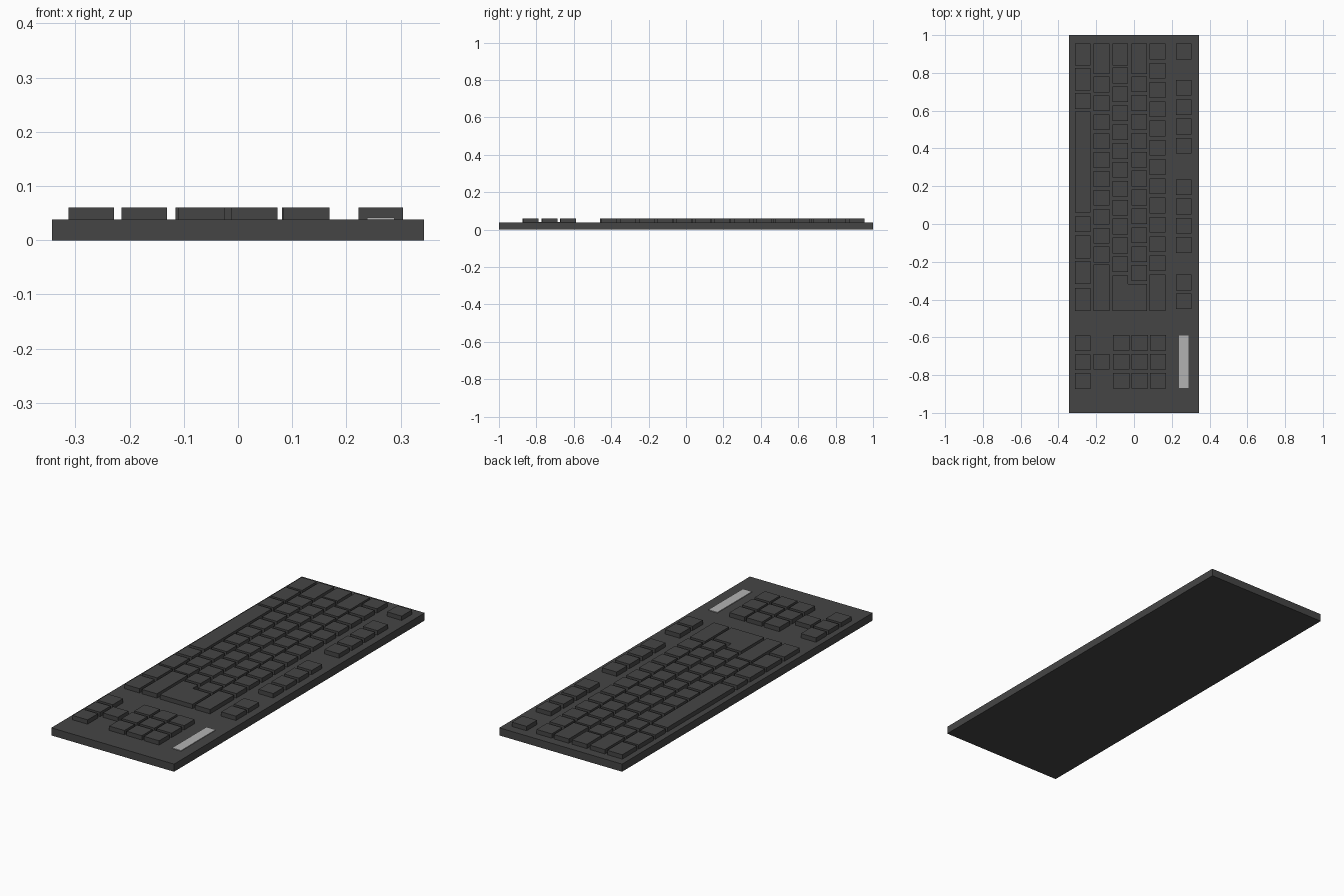
import bpy, bmesh

if "Cube" in bpy.data.objects:
    bpy.data.objects.remove(bpy.data.objects["Cube"])

BODY_TOP, KEY_TOP = 0.0385, 0.0605
PITCH, KEY = 0.1, 0.083       # key spacing and key length along y


def material(name, v):
    m = bpy.data.materials.new(name)
    m.diffuse_color = (v, v, v, 1)
    m.use_nodes = True
    m.node_tree.nodes["Principled BSDF"].inputs["Base Color"].default_value = m.diffuse_color
    return m


dark = material("dark_plastic", 0.06)
pale = material("pale_panel", 0.45)


def prism(bm, outline, z0, z1):
    # extrude a counter-clockwise outline upwards
    lo = [bm.verts.new((x, y, z0)) for x, y in outline]
    hi = [bm.verts.new((x, y, z1)) for x, y in outline]
    bm.faces.new(lo[::-1])
    bm.faces.new(hi)
    n = len(lo)
    for i in range(n):
        j = (i + 1) % n
        bm.faces.new((lo[i], lo[j], hi[j], hi[i]))


def rect(x0, x1, y0, y1):
    return [(x0, y0), (x1, y0), (x1, y1), (x0, y1)]


def part(name, outlines, z0, z1, mat):
    bm = bmesh.new()
    for o in outlines:
        prism(bm, o, z0, z1)
    me = bpy.data.meshes.new(name)
    bm.to_mesh(me)
    bm.free()
    me.materials.append(mat)
    ob = bpy.data.objects.new(name, me)
    bpy.context.collection.objects.link(ob)


def key_row(name, x, spans):
    part(name, [rect(x[0], x[1], b, a) for a, b in spans],
         BODY_TOP - 0.001, KEY_TOP, dark)


def run(start, count, pitch=PITCH):
    # evenly spaced keys, from their upper y edge downwards
    return [(start - i * pitch, start - i * pitch - KEY) for i in range(count)]


# Case and indicator panel
part("case", [rect(-0.343, 0.343, -1, 1)], 0, BODY_TOP, dark)
part("indicator_panel", [rect(0.238, 0.289, -0.867, -0.591)],
     BODY_TOP - 0.001, 0.042, pale)

# Main block rows, from the space bar row to the function row
A, B, C = (-0.313, -0.229), (-0.215, -0.131), (-0.115, -0.031)
D, E, F = (-0.014, 0.07), (0.081, 0.166), (0.222, 0.304)
key_row("space_row", A, [
    (0.955, 0.838), (0.825, 0.707), (0.693, 0.61), (0.595, 0.06),
    (0.04, -0.042), (-0.062, -0.183), (-0.197, -0.318), (-0.338, -0.46)])
key_row("shift_row", B, [(0.955, 0.795)] + run(0.78, 10) + [(-0.215, -0.46)])
key_row("home_row", C, [(0.955, 0.838)][:1] + run(0.828, 11))
key_row("tab_row", D, [(0.955, 0.795)] + run(0.782, 11))
key_row("number_row", E, run(0.955, 12, 0.102) + [(-0.268, -0.46)])
key_row("function_row", F, run(0.955, 1) + run(0.762, 4, 0.102)
        + run(0.236, 4, 0.102) + run(-0.268, 2))

# L-shaped enter key
part("enter_key", [[(-0.115, -0.46), (0.068, -0.46), (0.068, -0.318),
                    (-0.031, -0.318), (-0.031, -0.273), (-0.115, -0.273)]],
     BODY_TOP - 0.001, KEY_TOP, dark)

# Arrow and navigation clusters
key_row("lower_arrow_keys", A, run(-0.59, 3))
key_row("upper_arrow_key", B, run(-0.688, 1))
for i, x0 in enumerate((-0.11, -0.012, 0.084)):
    key_row(f"navigation_keys_{i + 1}", (x0, x0 + 0.085), run(-0.588, 3))
